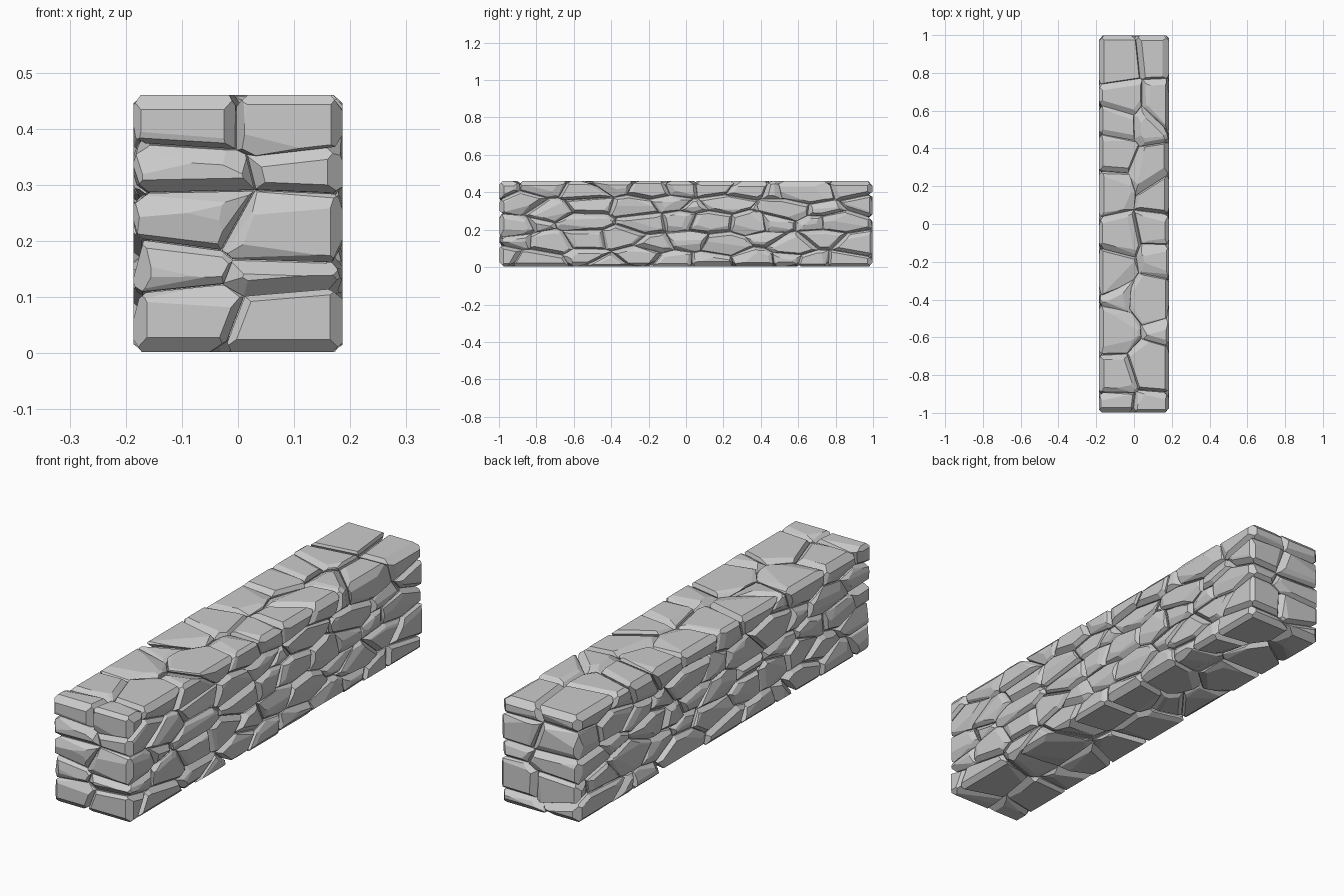
import bpy, bmesh, random
from mathutils import Vector

if "Cube" in bpy.data.objects:
    bpy.data.objects.remove(bpy.data.objects["Cube"])

random.seed(11)
HALF = Vector((0.186, 0.997, 0.229))
MID = Vector((0, 0, 0.231))
SQUASH = Vector((1, 0.92, 2.1))      # stones are flatter than they are wide


def rnd(a):
    return random.uniform(-a, a)


def mul(a, b):
    return Vector((a.x * b.x, a.y * b.y, a.z * b.z))


def cut(bm, co, no):
    """Slice a convex stone, drop the outer side and cap it."""
    geom = bm.verts[:] + bm.edges[:] + bm.faces[:]
    res = bmesh.ops.bisect_plane(bm, geom=geom, dist=1e-5, plane_co=co,
                                 plane_no=no, clear_outer=True)
    edges = [e for e in res['geom_cut'] if isinstance(e, bmesh.types.BMEdge)]
    if len(edges) > 2:
        bmesh.ops.contextual_create(bm, geom=edges)
    bm.normal_update()


def block(half):
    bm = bmesh.new()
    bmesh.ops.create_cube(bm, size=2)
    for v in bm.verts:
        v.co = mul(v.co, half) + MID
    bm.normal_update()
    return bm


def is_outer(f):
    c = f.calc_center_median() - MID
    return any(abs(f.normal[i]) > 0.99 and abs(c[i]) > HALF[i] - 1e-4 for i in range(3))


def add_object(name, bm):
    me = bpy.data.meshes.new(name)
    bm.to_mesh(me)
    bm.free()
    ob = bpy.data.objects.new(name, me)
    bpy.context.collection.objects.link(ob)


# Seeds: staggered courses, two stones across
seeds = []
for row in range(5):
    for col in range(11):
        for side in (-1, 1):
            seeds.append(Vector((side * 0.1 + rnd(0.055),
                                 -0.91 + col * 0.182 + (row % 2 - 0.5) * 0.09 + rnd(0.06),
                                 0.045 + row * 0.093 + rnd(0.026))))

# Chiselled stones
wall = bmesh.new()
for s in seeds:
    bm = block(HALF)
    near = sorted((t for t in seeds if t is not s),
                  key=lambda t: mul(t - s, SQUASH).length)[:34]
    for t in near:
        n = mul(mul(t - s, SQUASH), SQUASH).normalized()
        cut(bm, (s + t) / 2 - n * 0.001, n)
    # Chamfers around every exposed face: a steep one and a wide shallow one
    planes = []
    for e in bm.edges:
        if len(e.link_faces) != 2 or e.calc_length() < 0.012:
            continue
        f, g = e.link_faces
        fo, go = is_outer(f), is_outer(g)
        if not (fo or go):
            continue
        mid = (e.verts[0].co + e.verts[1].co) / 2
        if fo and go:
            n = (f.normal * random.uniform(.6, 1) + g.normal * random.uniform(.6, 1)).normalized()
            planes.append((mid - n * random.uniform(.01, .02), n))
            continue
        out, side = (f, g) if fo else (g, f)
        n = (out.normal + side.normal * random.uniform(.9, 1.6)).normalized()
        planes.append((mid - n * random.uniform(.008, .017), n))
        if random.random() < 0.6:
            n = (out.normal + side.normal * random.uniform(.25, .5)
                 + Vector((rnd(.1), rnd(.1), rnd(.1)))).normalized()
            planes.append((mid - n * random.uniform(.006, .013), n))
    for co, n in planes:
        cut(bm, co, n)
    me = bpy.data.meshes.new("stone_tmp")
    bm.to_mesh(me)
    bm.free()
    wall.from_mesh(me)
    bpy.data.meshes.remove(me)
add_object("wall_stones", wall)

# Solid mortar core closes the joints
add_object("mortar_core", block(HALF - Vector((0.028, 0.028, 0.028))))
